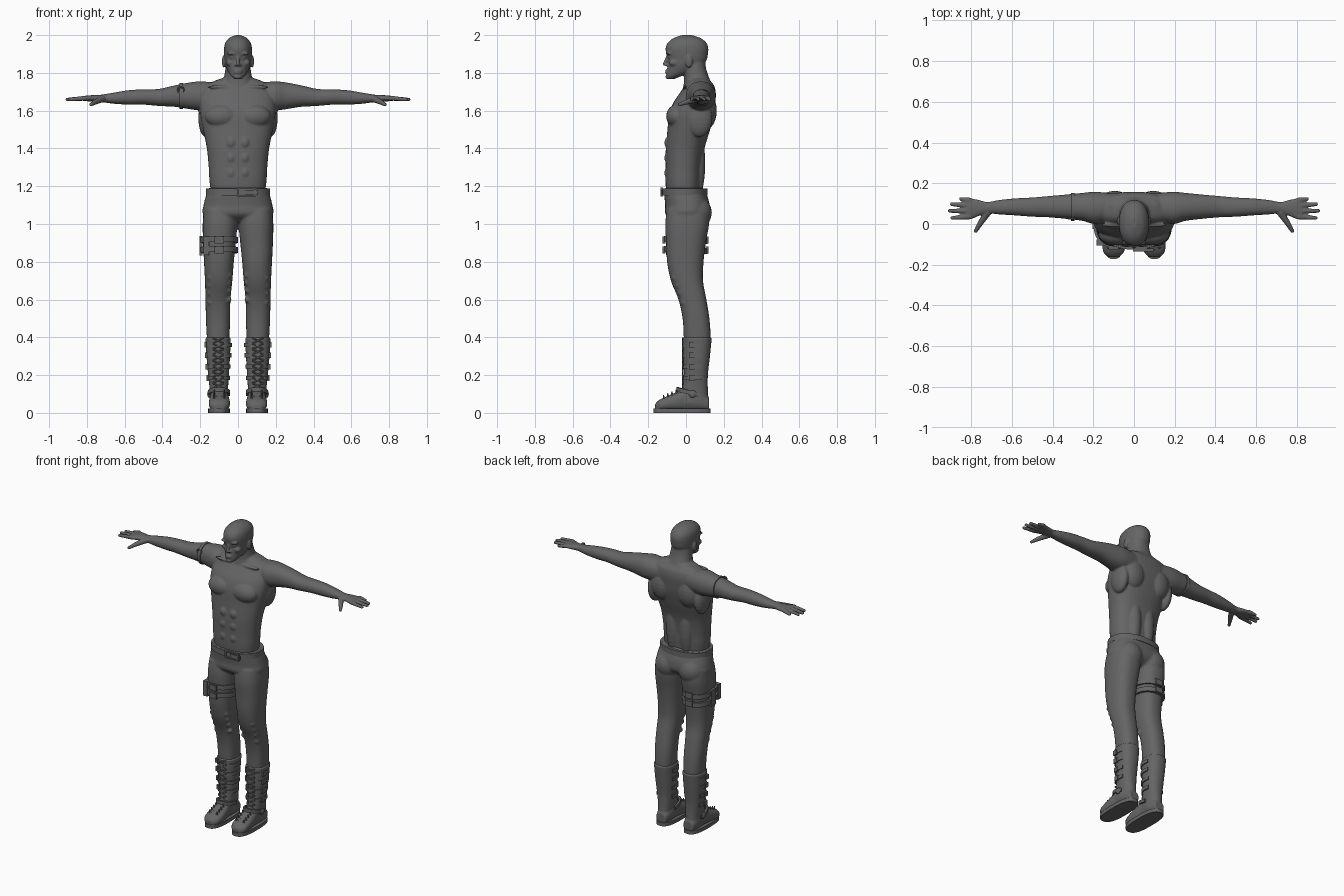
import bpy
import bmesh
from math import cos, sin, pi, radians, copysign
from mathutils import Vector, Matrix

default = bpy.data.objects.get("Cube")
if default:
    bpy.data.objects.remove(default, do_unlink=True)

GREY = (0.13, 0.13, 0.13, 1)
grey = bpy.data.materials.new("dark grey")
grey.use_nodes = True
grey.diffuse_color = GREY
grey.node_tree.nodes["Principled BSDF"].inputs["Base Color"].default_value = GREY


def point(axis, t, angle, box, power=2.2, grow=0):
    """Point on a superellipse that fills box, in the plane at t along axis."""
    u0, u1, v0, v1 = box
    c, s = cos(angle), sin(angle)
    u = (u0 + u1) / 2 + ((u1 - u0) / 2 + grow) * copysign(abs(c) ** (2 / power), c)
    v = (v0 + v1) / 2 + ((v1 - v0) / 2 + grow) * copysign(abs(s) ** (2 / power), s)
    return {"x": (t, u, v), "y": (u, t, v), "z": (u, v, t)}[axis]


def smooth_sections(sections, steps=4):
    """Catmull-Rom interpolation between the given sections."""
    rows = [sections[0]] + list(sections) + [sections[-1]]
    result = []
    for a, b, c, d in zip(rows, rows[1:], rows[2:], rows[3:]):
        for k in range(steps):
            f = k / steps
            result.append([q + f / 2 * (r - p + f * (2 * p - 5 * q + 4 * r - s
                           + f * (3 * (q - r) + s - p))) for p, q, r, s in zip(a, b, c, d)])
    return result + [list(sections[-1])]


def loft(bm, axis, sections, power=2.2, n=40):
    rings = [[bm.verts.new(point(axis, sec[0], 2 * pi * i / n, sec[1:], power)) for i in range(n)]
             for sec in smooth_sections(sections)]
    for lower, upper in zip(rings, rings[1:]):
        for i in range(n):
            j = (i + 1) % n
            bm.faces.new((lower[i], lower[j], upper[j], upper[i]))
    bm.faces.new(rings[0])
    bm.faces.new(rings[-1])


def symmetric(rows):
    return [(z, -half, half, front, back) for z, half, front, back in rows]


def blob(bm, centre, radii):
    bmesh.ops.create_uvsphere(bm, u_segments=20, v_segments=12, radius=1,
                              matrix=Matrix.Translation(centre) @ Matrix.Diagonal((*radii, 1)))


def tube(bm, start, end, r0, r1, n=10):
    a, b = Vector(start), Vector(end)
    turn = (b - a).to_track_quat("Z", "Y").to_matrix().to_4x4()
    bmesh.ops.create_cone(bm, cap_ends=True, segments=n, radius1=r0, radius2=r1, depth=(b - a).length,
                          matrix=Matrix.Translation((a + b) / 2) @ turn)
    blob(bm, a, (r0,) * 3)
    blob(bm, b, (r1,) * 3)


def block(bm, centre, size):
    bmesh.ops.create_cube(bm, size=1, matrix=Matrix.Translation(centre) @ Matrix.Diagonal((*size, 1)))


def band(bm, axis, t, box, height, thick, start=0, end=360, tilt=0, n=48):
    """Flat strap around a superellipse, whole or partial."""
    whole = end - start == 360
    rows = []
    for i in range(n if whole else n + 1):
        a = radians(start + (end - start) * i / n)
        rise = tilt * sin(a)
        rows.append([bm.verts.new(point(axis, t + rise + h * height / 2, a, box, grow=g))
                     for h, g in ((-1, -thick), (-1, thick), (1, thick), (1, -thick))])
    for a, b in zip(rows, rows[1:] + rows[:1] if whole else rows[1:]):
        for k in range(4):
            m = (k + 1) % 4
            bm.faces.new((a[k], a[m], b[m], b[k]))
    if not whole:
        bm.faces.new(rows[0])
        bm.faces.new(rows[-1])


def mirror(bm):
    copy = bmesh.ops.duplicate(bm, geom=bm.verts[:] + bm.edges[:] + bm.faces[:])["geom"]
    bmesh.ops.scale(bm, vec=(-1, 1, 1), verts=[g for g in copy if isinstance(g, bmesh.types.BMVert)])


def finish(bm, name, voxel=0, rounds=4):
    """Make the object; with a voxel size its parts fuse into one smooth skin."""
    bmesh.ops.recalc_face_normals(bm, faces=bm.faces)
    mesh = bpy.data.meshes.new(name)
    bm.to_mesh(mesh)
    bm.free()
    mesh.materials.append(grey)
    for face in mesh.polygons:
        face.use_smooth = True
    mesh.set_sharp_from_angle(angle=radians(35))
    obj = bpy.data.objects.new(name, mesh)
    bpy.context.collection.objects.link(obj)
    if voxel:
        fuse = obj.modifiers.new("fuse", "REMESH")
        fuse.mode = "VOXEL"
        fuse.voxel_size = voxel
        fuse.use_smooth_shade = True
        relax = obj.modifiers.new("relax", "SMOOTH")
        relax.factor = 0.5
        relax.iterations = rounds
    return obj


# Arms and hands
body = bmesh.new()
loft(body, "x", [(.10, .02, .15, 1.61, 1.745), (.19, .0, .158, 1.602, 1.755), (.25, .015, .153, 1.607, 1.75),
                 (.33, .025, .145, 1.62, 1.735), (.42, .033, .137, 1.625, 1.715), (.5, .036, .13, 1.632, 1.713),
                 (.58, .042, .126, 1.632, 1.708), (.66, .047, .118, 1.637, 1.695), (.72, .052, .108, 1.645, 1.685),
                 (.76, .04, .118, 1.648, 1.683), (.8, .024, .126, 1.65, 1.68), (.825, .024, .127, 1.653, 1.677)])
for y, tip_y, tip_x in ((.117, .123, .86), (.09, .097, .905), (.063, .065, .915), (.035, .03, .902)):
    tube(body, (.81, y, 1.666), (tip_x - .01, tip_y, 1.659), .0135, .01)
tube(body, (.72, .055, 1.662), (.757, .0, 1.645), .019, .014)
tube(body, (.757, .0, 1.645), (.778, -.035, 1.632), .014, .01)

# Chest, stomach and back muscles
blob(body, (.085, -.05, 1.57), (.09, .055, .062))
blob(body, (.17, .07, 1.56), (.04, .07, .1))
blob(body, (.095, .105, 1.6), (.08, .058, .1))
blob(body, (.05, .06, 1.32), (.045, .042, .18))
blob(body, (.07, .085, 1.73), (.075, .05, .04))
blob(body, (.085, -.004, 1.725), (.08, .012, .01))
for z in (1.27, 1.35, 1.43):
    blob(body, (.036, -.075, z), (.034, .04, .04))

# Face and ears
blob(body, (.076, .015, 1.86), (.009, .02, .033))
blob(body, (.033, -.09, 1.902), (.026, .016, .008))
blob(body, (.043, -.066, 1.853), (.022, .024, .018))
blob(body, (.011, -.104, 1.842), (.008, .009, .007))
blob(body, (.031, -.083, 1.881), (.013, .012, .007))
mirror(body)
tube(body, (0, -.098, 1.888), (0, -.113, 1.847), .007, .01)
for z in (1.801, 1.812):
    blob(body, (0, -.1, z), (.022, .011, .0055))
blob(body, (0, -.094, 1.779), (.02, .016, .012))

# Torso, neck and head
loft(body, "z", symmetric([(1.1, .13, -.09, .07), (1.18, .145, -.105, .078), (1.24, .152, -.109, .082),
                           (1.3, .155, -.108, .084), (1.4, .165, -.107, .098), (1.5, .185, -.098, .128),
                           (1.58, .2, -.09, .148), (1.64, .2, -.068, .155), (1.69, .19, -.035, .158),
                           (1.73, .175, -.008, .15), (1.755, .13, .005, .132), (1.775, .075, .015, .12)]), 2.4)
loft(body, "z", symmetric([(1.7, .1, -.02, .15), (1.76, .078, -.01, .128), (1.82, .067, -.015, .107),
                           (1.88, .06, -.03, .1)]))
loft(body, "z", symmetric([(1.768, .02, -.1, -.06), (1.785, .038, -.103, -.02), (1.81, .054, -.1, .05),
                           (1.84, .066, -.098, .09), (1.87, .071, -.096, .11), (1.9, .074, -.104, .116),
                           (1.93, .074, -.108, .118), (1.96, .067, -.096, .107), (1.985, .046, -.065, .076),
                           (2, .014, -.02, .03)]))
finish(body, "body", .005)

# Trousers
trousers = bmesh.new()
loft(trousers, "z", [(1.08, .004, .18, -.1, .12), (1, .003, .187, -.11, .122), (.9, .012, .185, -.105, .105),
                     (.8, .022, .18, -.1, .093), (.7, .03, .175, -.08, .09), (.6, .04, .172, -.04, .108),
                     (.5, .042, .17, -.018, .124), (.4, .045, .165, -.012, .13), (.34, .05, .16, -.01, .12)], 2.4)
blob(trousers, (.085, .06, 1.06), (.085, .077, .085))
for k, z in enumerate((.73, .69, .65, .6)):
    tube(trousers, (.05, -.055 + .015 * k, z), (.15, -.06 + .015 * k, z - .015), .017, .013)
mirror(trousers)
loft(trousers, "z", symmetric([(1.01, .11, -.06, .07), (1.05, .184, -.108, .12), (1.1, .182, -.11, .125),
                               (1.15, .17, -.115, .112), (1.19, .158, -.116, .095)]), 2.4)
finish(trousers, "trousers", .0065, 5)

# Belt with buckle
belt = bmesh.new()
band(belt, "z", 1.17, (-.162, .162, -.118, .107), .036, .008, n=64)
for x in (.0, .09):
    block(belt, (x, -.128, 1.17), (.01, .014, .044))
for z in (1.15, 1.19):
    block(belt, (.045, -.128, z), (.1, .014, .008))
block(belt, (.07, -.128, 1.168), (.07, .008, .026))
finish(belt, "belt")

# Straps on the right thigh
thigh = bmesh.new()
for z in (.915, .862):
    band(thigh, "z", z, (-.19, -.01, -.108, .106), .03, .009, tilt=-.006)
    for y in (-.116, .11):
        block(thigh, (-.1, y, z), (.05, .016, .036))
block(thigh, (-.196, 0, .885), (.016, .05, .105))
block(thigh, (-.168, -.09, .885), (.03, .03, .1))
finish(thigh, "thigh_straps")

# Band with a ring on the right upper arm
armband = bmesh.new()
band(armband, "x", -.3, (.02, .148, 1.615, 1.742), .018, .005)
for k in range(8):
    a, b = k * pi / 4, (k + 1) * pi / 4
    tube(armband, (-.303 + .016 * cos(a), .026, 1.71 + .016 * sin(a)),
         (-.303 + .016 * cos(b), .026, 1.71 + .016 * sin(b)), .005, .005, 8)
finish(armband, "armband")

# Boots
boots = bmesh.new()
loft(boots, "z", [(.05, .055, .15, -.05, .12), (.12, .053, .15, -.025, .116), (.2, .048, .158, -.012, .116),
                  (.3, .042, .167, -.016, .127), (.37, .039, .171, -.018, .134), (.4, .038, .173, -.02, .137)], 2.3)
loft(boots, "y", [(.122, .065, .135, .01, .08), (.06, .05, .15, .01, .13), (0, .052, .148, .01, .135),
                  (-.05, .045, .152, .01, .11), (-.1, .042, .155, .01, .088), (-.14, .05, .15, .01, .07),
                  (-.163, .075, .125, .012, .048)], 2.4)
mirror(boots)
finish(boots, "boots", .006, 3)

# Soles
soles = bmesh.new()
loft(soles, "z", [(z, .043, .158, -.172, .131) for z in (0, .012, .024)], 2.7, 48)
mirror(soles)
finish(soles, "soles")

# Boot straps, buckles and laces
fittings = bmesh.new()
for z, grow in ((.36, .007), (.305, .004), (.245, 0), (.185, -.003)):
    band(fittings, "z", z, (.046 - grow, .16 + grow, -.014, .118 + grow), .022, .007, -200, 25)
    block(fittings, (.165 + grow, .03, z), (.012, .03, .03))
band(fittings, "z", .105, (.048, .153, -.045, .11), .022, .006, -190, 20, tilt=-.02)
blob(fittings, (.153, .035, .1), (.01, .02, .02))
for k in range(9):
    z = .13 + .03 * k
    for side in (-1, 1):
        tube(fittings, (.105 - .026 * side, -.018, z), (.105 + .026 * side, -.018, z + .026), .0045, .0045, 6)
for k in range(4):
    y, z = -.05 - .022 * k, .108 - .009 * k
    tube(fittings, (.072, y, z - .004), (.126, y, z - .004), .005, .005, 6)
    for x in (.072, .126):
        tube(fittings, (x, y, z - .01), (x, y - .003, z + .012), .007, .003, 6)
mirror(fittings)
finish(fittings, "boot_fittings")
